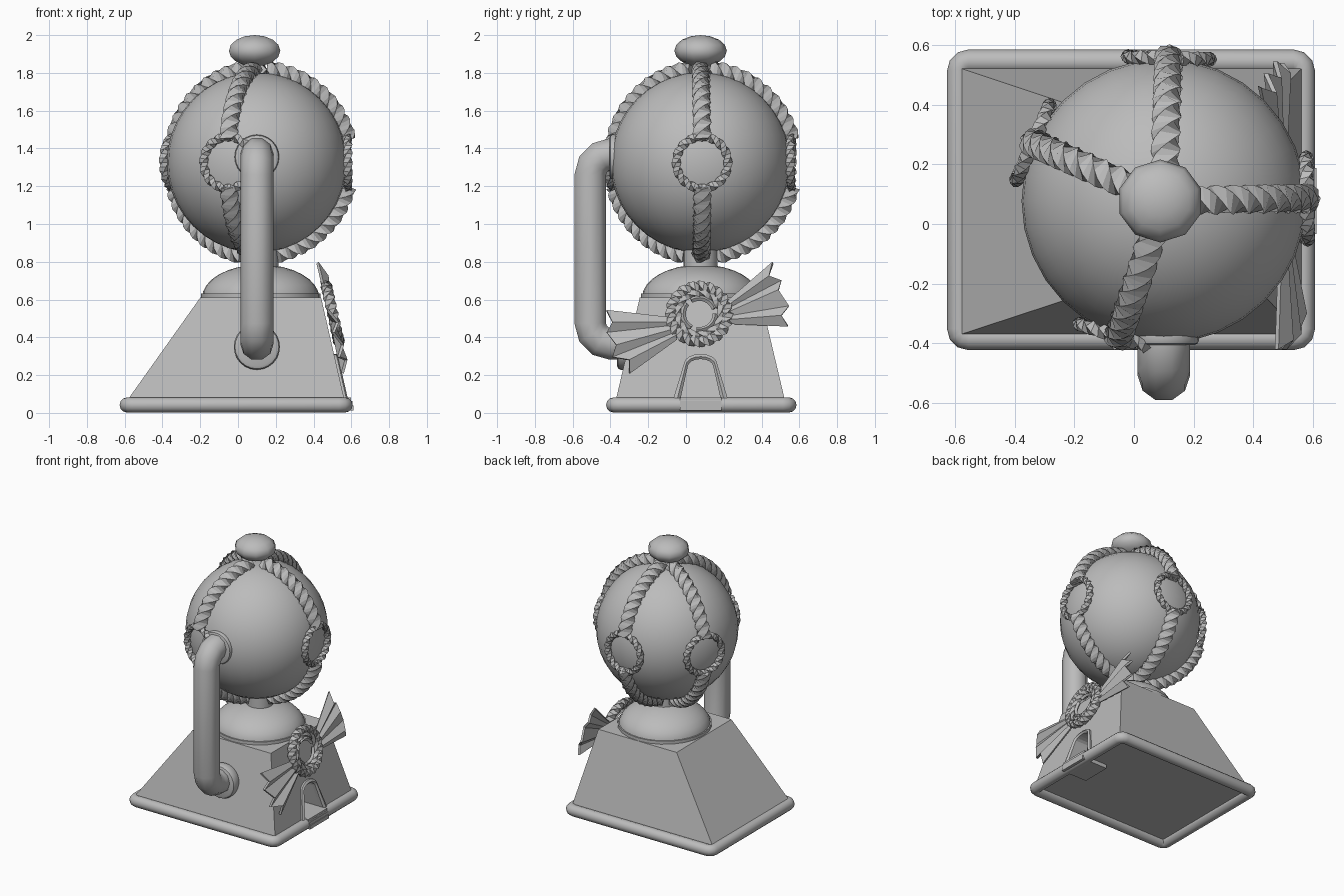
import bpy, bmesh, math
from mathutils import Vector, Matrix

if "Cube" in bpy.data.objects:
    bpy.data.objects.remove(bpy.data.objects["Cube"])

grey = bpy.data.materials.new("plain_grey")
grey.diffuse_color = (0.5, 0.5, 0.5, 1)
grey.use_nodes = True
grey.node_tree.nodes["Principled BSDF"].inputs["Base Color"].default_value = grey.diffuse_color
CX, CY, CZ, R = 0.10, 0.077, 1.325, 0.477   # globe centre and radius


def finish(bm, name, smooth=35):
    bmesh.ops.recalc_face_normals(bm, faces=bm.faces[:])
    me = bpy.data.meshes.new(name)
    bm.to_mesh(me)
    bm.free()
    me.materials.append(grey)
    ob = bpy.data.objects.new(name, me)
    bpy.context.collection.objects.link(ob)
    bpy.ops.object.select_all(action='DESELECT')
    bpy.context.view_layer.objects.active = ob
    ob.select_set(True)
    if smooth:
        bpy.ops.object.shade_smooth_by_angle(angle=math.radians(smooth))
    return ob


def sweep(name, path, ref, radius, sides=12, turns=0.0, closed=False, smooth=40):
    """Tube along a planar path; ref is the plane normal, turns twists the section."""
    bm = bmesh.new()
    path, ref = [Vector(p) for p in path], Vector(ref).normalized()
    n, rings = len(path), []
    for i, p in enumerate(path):
        a = path[i - 1] if closed or i else p
        b = path[(i + 1) % n] if closed or i < n - 1 else p
        side = (b - a).normalized().cross(ref)
        tw = turns * 2 * math.pi * i / (n if closed else n - 1)
        rings.append([bm.verts.new(p + radius * (math.cos(t) * ref + math.sin(t) * side))
                      for t in (tw + 2 * math.pi * k / sides for k in range(sides))])
    for i in range(n if closed else n - 1):
        r0, r1 = rings[i], rings[(i + 1) % n]
        for k in range(sides):
            j = (k + 1) % sides
            bm.faces.new((r0[k], r0[j], r1[j], r1[k]))
    if not closed:
        bm.faces.new(rings[0])
        bm.faces.new(rings[-1])
    return finish(bm, name, smooth)


def circle(c, u, v, r, n, a0=0.0, a1=2 * math.pi, closed=True):
    c, u, v = Vector(c), Vector(u), Vector(v)
    m = n if closed else n - 1
    return [c + r * (math.cos(t) * u + math.sin(t) * v)
            for t in (a0 + (a1 - a0) * i / m for i in range(n))]


def ball(name, loc, scale, seg, rings):
    bm = bmesh.new()
    bmesh.ops.create_uvsphere(bm, u_segments=seg, v_segments=rings, radius=1)
    bmesh.ops.transform(bm, verts=bm.verts, matrix=Matrix.Translation(loc) @ Matrix.Diagonal((*scale, 1)))
    return finish(bm, name, 60)


def disc(name, loc, r, depth, axis='Z', bevel=0.0):
    bm = bmesh.new()
    bmesh.ops.create_cone(bm, cap_ends=True, segments=24, radius1=r, radius2=r, depth=depth)
    if bevel:
        bmesh.ops.bevel(bm, geom=[e for e in bm.edges if abs(e.verts[0].co.z - e.verts[1].co.z) < 1e-5],
                        offset=bevel, segments=2, affect='EDGES', profile=0.5)
    rot = Matrix.Rotation(math.pi / 2, 4, 'X') if axis == 'Y' else Matrix()
    bmesh.ops.transform(bm, verts=bm.verts, matrix=Matrix.Translation(loc) @ rot)
    return finish(bm, name)


def box(name, x0, x1, y0, y1, z0, z1):
    bm = bmesh.new()
    bmesh.ops.create_cube(bm, size=1)
    bmesh.ops.transform(bm, verts=bm.verts, matrix=Matrix.Translation(
        ((x0 + x1) / 2, (y0 + y1) / 2, (z0 + z1) / 2)) @ Matrix.Diagonal((x1 - x0, y1 - y0, z1 - z0, 1)))
    return finish(bm, name, 0)


def wall_x(z):
    """x of the sloping right wall of the base at height z."""
    return 0.565 - 0.226 * (z - 0.06)


# Tapered base
bm = bmesh.new()
low = [bm.verts.new((x, y, 0.04)) for x, y in ((-.605, -.378), (.57, -.378), (.57, .53), (-.605, .53))]
top = [bm.verts.new((x, y, 0.61)) for x, y in ((-.2, -.245), (.44, -.245), (.44, .395), (-.2, .395))]
bm.faces.new(low)
bm.faces.new(top)
for i in range(4):
    j = (i + 1) % 4
    bm.faces.new((low[i], low[j], top[j], top[i]))
base = finish(bm, "tapered_base", 0)


# Arched doorway: the profile is reused for the cutter and the frame
def arch(w0, w1, h, x_off, n=8):
    pts = [(-w0, 0.08)]
    for i in range(n + 1):
        t = math.pi * (1 - i / n)
        pts.append((w1 * math.cos(t), h - 0.6 * w1 + 0.6 * w1 * math.sin(t)))
    pts.append((w0, 0.08))
    return [Vector((wall_x(z) + x_off, CY + y, z)) for y, z in pts]


bm = bmesh.new()
ends = [[bm.verts.new(p) for p in arch(.105, .068, .285, off)] for off in (-0.2, 0.1)]
bm.faces.new(ends[0])
bm.faces.new(ends[1])
for i in range(len(ends[0])):
    j = (i + 1) % len(ends[0])
    bm.faces.new((ends[0][i], ends[0][j], ends[1][j], ends[1][i]))
cutter = finish(bm, "door_cutter", 0)
cutter.hide_render = True
mod = base.modifiers.new("doorway", 'BOOLEAN')
mod.object, mod.operation, mod.solver = cutter, 'DIFFERENCE', 'EXACT'
bpy.context.view_layer.objects.active = base
bpy.ops.object.modifier_apply(modifier=mod.name)
bpy.data.objects.remove(cutter)

bm = bmesh.new()
loops = [[bm.verts.new(p) for p in arch(*a)] for a in
         ((.143, .088, .312, -.02), (.143, .088, .312, .012), (.122, .078, .298, .02),
          (.105, .068, .285, .008), (.105, .068, .285, -.02))]
for a, b in zip(loops, loops[1:]):
    for i in range(len(a) - 1):
        bm.faces.new((a[i], a[i + 1], b[i + 1], b[i]))
finish(bm, "door_frame", 25)

# Stepped tray under the doorway
for i, (x1, z0, z1) in enumerate(((.612, .012, .04), (.607, .04, .062), (.598, .062, .082))):
    box(f"tray_step_{i + 1}", .40, x1, CY - .11, CY + .11, z0, z1)

# Rounded rim around the foot
rim = []
for sx, sy, a in ((1, 1, 0), (-1, 1, 90), (-1, -1, 180), (1, -1, 270)):
    for k in range(4):
        t = math.radians(a + 30 * k)
        rim.append((-.01 + sx * .545 + .032 * math.cos(t), .081 + sy * .432 + .032 * math.sin(t), .042))
sweep("foot_rim", rim, (0, 0, 1), 0.04, 12, closed=True)

# Dome, neck, globe and top knob
bm = bmesh.new()
bmesh.ops.create_uvsphere(bm, u_segments=32, v_segments=16, radius=1)
bmesh.ops.delete(bm, geom=[v for v in bm.verts if v.co.z < -0.01], context='VERTS')
bmesh.ops.transform(bm, verts=bm.verts, matrix=Matrix.Translation((.12, CY, .61)) @ Matrix.Diagonal((.31, .31, .175, 1)))
finish(bm, "dome")
disc("dome_lip", (.12, CY, .62), .316, .025)
disc("neck", (.125, CY, .81), .09, .12)
ball("globe", (CX, CY, CZ), (R, R, R), 32, 20)
ball("top_knob", (.088, CY, 1.917), (.143, .139, .083), 10, 8)

# Side pipe with two collars
PY, ZT, ZB, B = -.507, 1.37, .365, .11
pipe = [(.1, -.33, ZT)]
pipe += circle((.1, PY + B, ZT - B), (0, 0, 1), (0, -1, 0), B, 4, 0, math.pi / 2, False)
pipe += circle((.1, PY + B, ZB + B), (0, -1, 0), (0, 0, -1), B, 4, 0, math.pi / 2, False)
pipe.append((.1, -.25, ZB))
sweep("side_pipe", pipe, (1, 0, 0), 0.088, 10, smooth=60)
disc("upper_collar", (.1, -.375, 1.355), .118, .06, 'Y', .015)
disc("lower_collar", (.1, -.325, .35), .122, .08, 'Y', .02)

# Twisted ropes over the globe, each broken by a twisted ring
c = Vector((CX, CY, CZ))
UP = Vector((0, 0, 1))
for i, deg in enumerate((1, 88, 156, 251.5)):
    a = math.radians(deg)
    out = Vector((math.cos(a), math.sin(a), 0))
    side = out.cross(UP)
    for label, e0, e1 in (("upper", 84, 14), ("lower", -15, -80)):
        path = circle(c, out, UP, R + .018, 33, math.radians(e0), math.radians(e1), False)
        sweep(f"{label}_rope_{i + 1}", path, side, .05, 4, 2.4, smooth=25)
    sweep(f"globe_ring_{i + 1}", circle(c + out * (R + .003), side, UP, .137, 40), out, .025, 4, 4,
          closed=True, smooth=25)

# Rosette on the sloping wall
v = Vector((-.226, 0, 1)).normalized()
u = Vector((0, 1, 0))
nrm = Vector((1, 0, .226)).normalized()
rc = Vector((wall_x(.515), .07, .515)) + nrm * .04
sweep("rosette_outer", circle(rc, u, v, .15, 40), nrm, .032, 4, 5, closed=True, smooth=25)
sweep("rosette_middle", circle(rc + nrm * .005, u, v, .115, 36), nrm, .022, 4, 3, closed=True, smooth=25)
for k in range(3):
    a0 = math.radians(20 + 120 * k)
    sweep(f"rosette_arc_{k + 1}", circle(rc, u, v, .085, 10, a0, a0 + math.radians(100), False), nrm, .014, 4)

# Pleated fans either side of the rosette, tips given as (y, z)
fans = {
    "upper_fan": (((.20, .57), (.20, .475)), ((.46, .795), (.44, .725), (.505, .70), (.49, .65),
                                            (.545, .565), (.505, .515), (.54, .46))),
    "lower_fan": (((-.07, .50), (-.05, .39)), ((-.42, .54), (-.39, .48), (-.42, .425), (-.37, .36),
                                              (-.39, .295), (-.30, .28), (-.30, .21))),
}
for name, ((r0, r1), tips) in fans.items():
    bm = bmesh.new()
    rows = []
    for i, (y, z) in enumerate(tips):
        f = i / (len(tips) - 1)
        ry, rz = r0[0] + (r1[0] - r0[0]) * f, r0[1] + (r1[1] - r0[1]) * f
        rows.append((bm.verts.new((wall_x(rz) + .025 + .012 * (i % 2), ry, rz)),
                     bm.verts.new((wall_x(z) + .022 + .035 * (i % 2), y, z))))
    for p, q in zip(rows, rows[1:]):
        bm.faces.new((p[0], p[1], q[1], q[0]))
    fan = finish(bm, name, 0)
    solid = fan.modifiers.new("thickness", 'SOLIDIFY')
    solid.thickness, solid.offset = .016, 0
